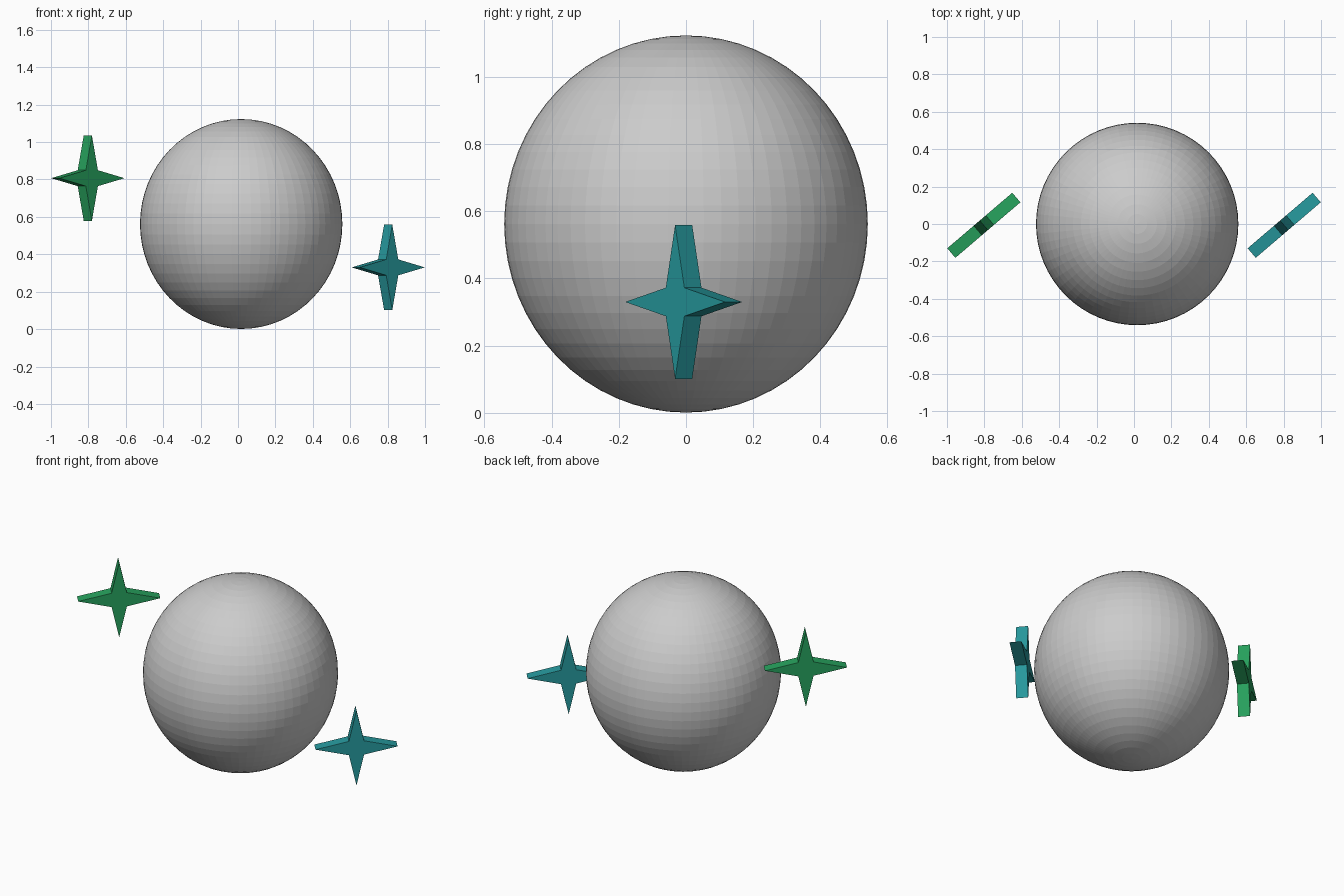
import bpy, bmesh
from math import sin, cos, pi, radians

if "Cube" in bpy.data.objects:
    bpy.data.objects.remove(bpy.data.objects["Cube"])


def material(name, color):
    mat = bpy.data.materials.new(name)
    mat.diffuse_color = (*color, 1)
    mat.use_nodes = True
    mat.node_tree.nodes["Principled BSDF"].inputs["Base Color"].default_value = mat.diffuse_color
    return mat


def star(name, location, mat, tip=0.2285, notch=0.06, thick=0.067):
    """Four-pointed flat star standing upright, turned about z."""
    bm = bmesh.new()
    outline = []
    for i in range(8):
        r, a = (notch if i % 2 else tip), i * pi / 4
        outline.append(bm.verts.new((r * cos(a), -thick / 2, r * sin(a))))
    face = bm.faces.new(outline)
    ext = bmesh.ops.extrude_face_region(bm, geom=[face])
    verts = [v for v in ext["geom"] if isinstance(v, bmesh.types.BMVert)]
    bmesh.ops.translate(bm, verts=verts, vec=(0, thick, 0))
    bmesh.ops.recalc_face_normals(bm, faces=bm.faces)
    mesh = bpy.data.meshes.new(name)
    bm.to_mesh(mesh)
    bm.free()
    mesh.materials.append(mat)
    obj = bpy.data.objects.new(name, mesh)
    obj.location = location
    obj.rotation_euler.z = radians(40.5)
    bpy.context.collection.objects.link(obj)


# Faceted ball, slightly taller than wide
bpy.ops.mesh.primitive_uv_sphere_add(segments=64, ring_count=32, radius=1,
                                     location=(0.017, 0, 0.562))
ball = bpy.context.object
ball.name = "ball"
ball.scale = (0.541, 0.541, 0.561)

# Stars floating on either side
star("left_star", (-0.803, -0.007, 0.807), material("green", (0.02, 0.36, 0.11)))
star("right_star", (0.803, -0.007, 0.330), material("teal", (0.02, 0.32, 0.34)))
